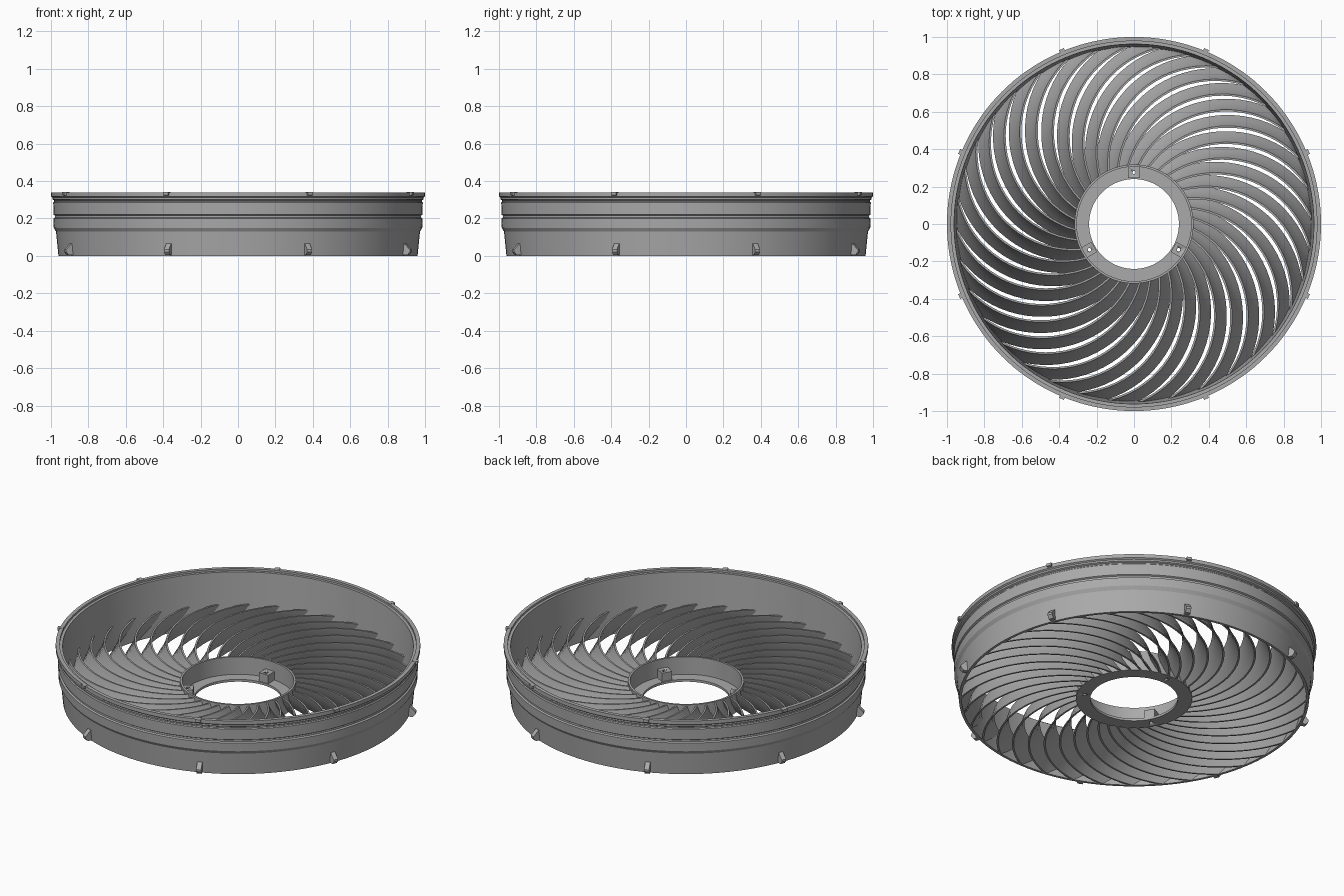
import bpy, bmesh, math
from mathutils import Matrix, Vector

if "Cube" in bpy.data.objects:
    bpy.data.objects.remove(bpy.data.objects["Cube"])

grey = bpy.data.materials.new("plain_grey")
grey.diffuse_color = (0.4, 0.4, 0.4, 1)
grey.use_nodes = True
grey.node_tree.nodes["Principled BSDF"].inputs["Base Color"].default_value = grey.diffuse_color


def finish(name, bm, angle=30):
    bmesh.ops.recalc_face_normals(bm, faces=bm.faces)
    me = bpy.data.meshes.new(name)
    bm.to_mesh(me)
    bm.free()
    ob = bpy.data.objects.new(name, me)
    bpy.context.collection.objects.link(ob)
    me.materials.append(grey)
    bpy.ops.object.select_all(action='DESELECT')
    ob.select_set(True)
    bpy.context.view_layer.objects.active = ob
    bpy.ops.object.shade_smooth_by_angle(angle=math.radians(angle))
    return ob


def grid_faces(bm, rows, close_rows):
    """Skin rows of closed section loops; cap the ends when open."""
    n, m = len(rows), len(rows[0])
    for i in range(n if close_rows else n - 1):
        a, b = rows[i], rows[(i + 1) % n]
        for j in range(m):
            k = (j + 1) % m
            bm.faces.new((a[j], a[k], b[k], b[j]))
    if not close_rows:
        bm.faces.new(rows[0])
        bm.faces.new(rows[-1])


def lathe(name, profile, steps):
    bm = bmesh.new()
    rows = []
    for i in range(steps):
        a = 2 * math.pi * i / steps
        rows.append([bm.verts.new((r * math.cos(a), r * math.sin(a), z)) for r, z in profile])
    grid_faces(bm, rows, True)
    return finish(name, bm, 25)


def radial_prisms(name, profile, width, angles):
    """Copies of an (r, z) outline, given a width and set around the axis."""
    bm = bmesh.new()
    for deg in angles:
        rot = Matrix.Rotation(math.radians(deg), 3, 'Z')
        rows = [[bm.verts.new(rot @ Vector((r, s * width / 2, z))) for r, z in profile]
                for s in (-1, 1)]
        grid_faces(bm, rows, False)
    return finish(name, bm)


# Outer shroud with stepped bands, a groove and a top flange
lathe("outer_ring", [(0.945, 0), (0.96, 0), (0.973, 0.13), (0.985, 0.15), (0.987, 0.20),
                     (0.978, 0.205), (0.978, 0.215), (0.986, 0.22), (0.988, 0.285),
                     (0.983, 0.29), (0.983, 0.297), (0.992, 0.302), (0.992, 0.312),
                     (1.0, 0.318), (1.0, 0.34), (0.978, 0.34), (0.978, 0.328),
                     (0.962, 0.328)], 144)

# Central hub: thin wall on a flat annular plate
hub = lathe("hub", [(0.24, 0), (0.318, 0), (0.318, 0.12), (0.306, 0.12),
                    (0.306, 0.014), (0.24, 0.014)], 96)

# Swept guide blades: each height layer is an arc cut off by the hub and the shroud
BLADES, CENTRE, STEPS = 36, 0.5, 18
R_HUB, R_RIM, THICK = 0.312, 0.95, 0.010
LAYERS = [(0, 0.583), (0.3, 0.560), (0.65, 0.538), (1, 0.525)]   # height fraction, arc radius


def arc_point(radius, t, frac):
    def cut(r):
        return math.acos((r * r - CENTRE ** 2 - radius ** 2) / (2 * CENTRE * radius))
    a = cut(R_HUB) + (cut(R_RIM) - cut(R_HUB)) * t
    x, y = CENTRE + radius * math.cos(a), radius * math.sin(a)
    top = 0.11 + 0.03 * (math.hypot(x, y) - R_HUB) / (R_RIM - R_HUB)
    return Vector((x, y, top * frac))


section = LAYERS + [(f, r - THICK) for f, r in reversed(LAYERS)]
bm = bmesh.new()
for b in range(BLADES):
    rot = Matrix.Rotation(2 * math.pi * b / BLADES, 3, 'Z')
    rows = [[bm.verts.new(rot @ arc_point(r, i / STEPS, f)) for f, r in section]
            for i in range(STEPS + 1)]
    grid_faces(bm, rows, False)
finish("guide_blades", bm, 35)

# Eight tapered fins at the foot and eight small catches at the rim
EIGHT = [22.5 + 45 * i for i in range(8)]
radial_prisms("foot_fins", [(0.95, 0.004), (0.985, 0.004), (1.0, 0.022), (1.0, 0.034),
                            (0.968, 0.066), (0.95, 0.066)], 0.028, EIGHT)
radial_prisms("rim_catches", [(0.98, 0.318), (1.012, 0.326), (1.012, 0.342), (0.98, 0.342)],
              0.028, EIGHT)

# Three screw mounts inside the hub
THREE = [90, 210, 330]
mounts = radial_prisms("screw_mounts", [(0.245, 0.01), (0.31, 0.01), (0.31, 0.065),
                                        (0.245, 0.065)], 0.062, THREE)

# Screw holes through mounts and plate
bm = bmesh.new()
for deg in THREE:
    rot = Matrix.Rotation(math.radians(deg), 4, 'Z')
    bmesh.ops.create_cone(bm, cap_ends=True, segments=16, radius1=0.009, radius2=0.009,
                          depth=0.3, matrix=rot @ Matrix.Translation((0.275, 0, 0.03)))
cutter = finish("hole_cutter", bm)
cutter.hide_render = True
cutter.hide_set(True)
for ob in (hub, mounts):
    mod = ob.modifiers.new("screw_holes", 'BOOLEAN')
    mod.operation = 'DIFFERENCE'
    mod.solver = 'EXACT'
    mod.object = cutter
